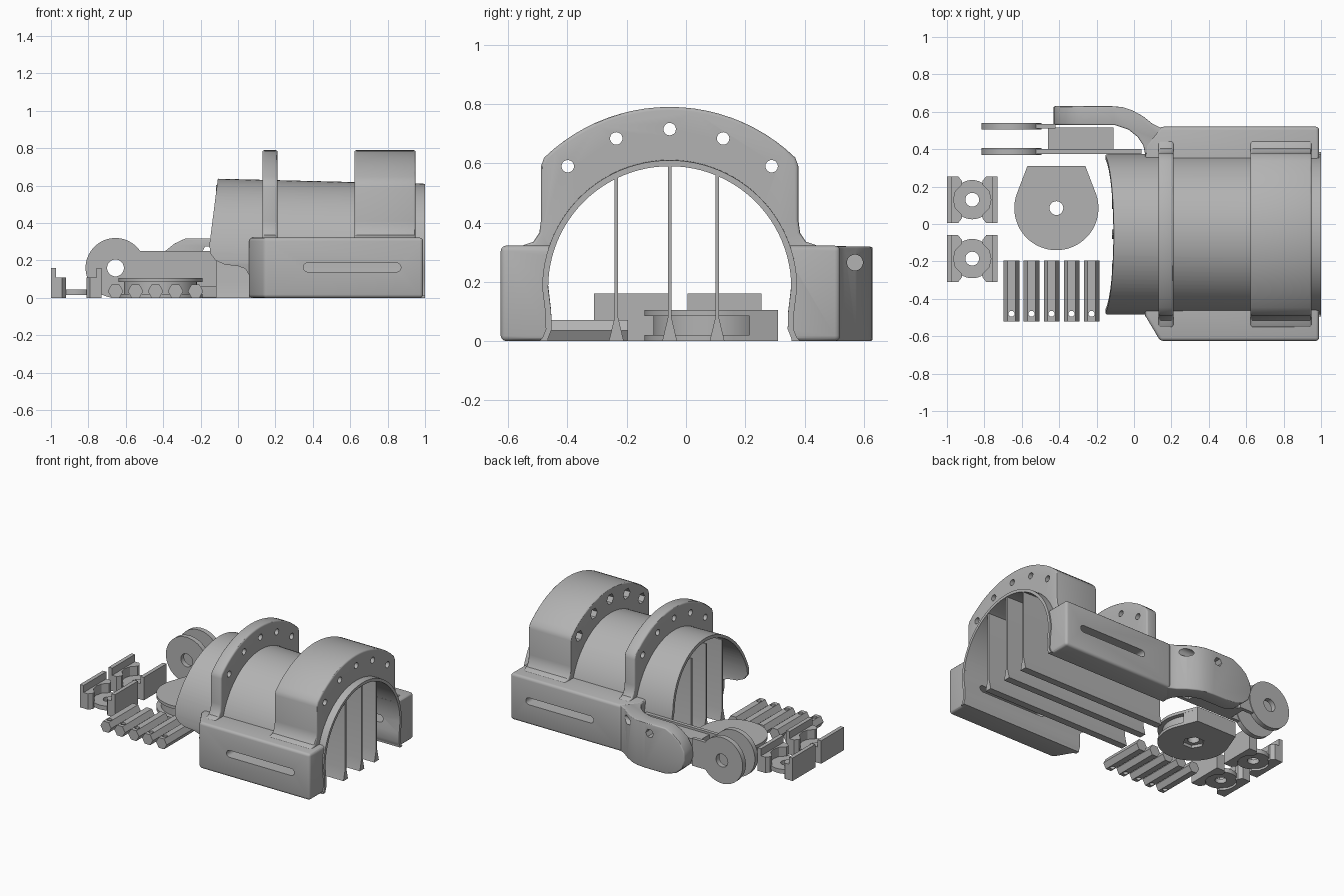
import bpy, bmesh
from math import cos, sin, pi, radians

old = bpy.data.objects.get("Cube")
if old:
    bpy.data.objects.remove(old)

grey = bpy.data.materials.new("plain_grey")
grey.use_nodes = True
COLOUR = (0.45, 0.45, 0.45, 1)
grey.diffuse_color = COLOUR
grey.node_tree.nodes["Principled BSDF"].inputs["Base Color"].default_value = COLOUR

CY, CZ = -0.055, 0.18          # axis of the forearm tube
parts = []


def prism(name, pts, axis, a, b):
    """Extrude a 2D outline along an axis from a to b."""
    place = {"x": lambda p, t: (t, p[0], p[1]),
             "y": lambda p, t: (p[0], t, p[1]),
             "z": lambda p, t: (p[0], p[1], t)}[axis]
    bm = bmesh.new()
    low = [bm.verts.new(place(p, a)) for p in pts]
    high = [bm.verts.new(place(p, b)) for p in pts]
    bm.faces.new(low)
    bm.faces.new(high)
    for i in range(len(pts)):
        j = (i + 1) % len(pts)
        bm.faces.new((low[i], low[j], high[j], high[i]))
    bmesh.ops.recalc_face_normals(bm, faces=bm.faces)
    mesh = bpy.data.meshes.new(name)
    bm.to_mesh(mesh)
    bm.free()
    mesh.materials.append(grey)
    ob = bpy.data.objects.new(name, mesh)
    bpy.context.collection.objects.link(ob)
    parts.append(ob)
    return ob


def rect(x0, x1, y0, y1):
    return [(x0, y0), (x1, y0), (x1, y1), (x0, y1)]


def circle(cx, cy, r, n=40):
    return [(cx + r * cos(2 * pi * i / n), cy + r * sin(2 * pi * i / n)) for i in range(n)]


def bake(ob):
    dg = bpy.context.evaluated_depsgraph_get()
    mesh = bpy.data.meshes.new_from_object(ob.evaluated_get(dg))
    ob.modifiers.clear()
    ob.data = mesh


def bevel(ob, width):
    m = ob.modifiers.new("bevel", "BEVEL")
    m.width, m.segments, m.limit_method, m.angle_limit = width, 3, "ANGLE", radians(40)
    bake(ob)


def boolean(ob, cutter, op="DIFFERENCE"):
    m = ob.modifiers.new("cut", "BOOLEAN")
    m.operation, m.solver, m.object = op, "EXACT", cutter
    bake(ob)
    parts.remove(cutter)
    bpy.data.objects.remove(cutter)


def arch(r, bottom):
    """Round arch whose legs flare a little at the foot."""
    pts = [(CY + r * cos(pi * i / 48), CZ + r * sin(pi * i / 48)) for i in range(49)]
    legs = [(r - 0.01, 0.1), (r - 0.012, 0.04), (r, 0.01), (r + 0.01, bottom)]
    return pts + [(CY - w, z) for w, z in legs] + [(CY + w, z) for w, z in reversed(legs)]


# Forearm shell, slightly wider towards the elbow, with a shaped lower edge
shell = prism("forearm_shell", arch(0.43, 0), "x", -0.3, 1)
boolean(shell, prism("bore", arch(0.41, -0.1), "x", -0.5, 1.2))
for v in shell.data.vertices:
    v.co.z *= 1 + 0.04 * (1 - v.co.x)
side = [(-0.087, 0.8), (-0.152, 0.29), (-0.15, 0.24), (-0.12, 0.2), (-0.07, 0.178), (0, 0.17),
        (0.04, 0.155), (0.06, 0.12), (0.06, -0.05), (1, -0.05), (1, 0.8)]
boolean(shell, prism("side_trim", side, "y", -1, 1), "INTERSECT")


def slot():
    ends = [(0.847 + 0.024 * cos(a), 0.163 + 0.024 * sin(a))
            for a in [-pi / 2 + pi * i / 10 for i in range(11)]]
    return prism("slot", ends + [(1.22 - x, 0.326 - z) for x, z in ends], "y", -1, 1)


boolean(shell, slot())

# Side blocks with strap slots
blocks = {
    "right_side_block": [(0.06, -0.40), (0.06, -0.49), (0.14, -0.625), (0.99, -0.625), (0.99, -0.40)],
    "left_side_block": [(0.06, 0.30), (0.06, 0.42), (0.14, 0.52), (0.99, 0.52), (0.99, 0.30)]}
for name, plan in blocks.items():
    block = prism(name, plan, "z", 0, 0.322)
    bevel(block, 0.018)
    boolean(block, prism("bore", arch(0.41, -0.1), "x", -0.5, 1.2))
    boolean(block, slot())

# Tall collars over the shell
R = 0.61
half = [(0.50, 0.30), (0.50, 0.322), (0.46, 0.335), (0.44, 0.365), (0.434, 0.41), (0.434, 0.59)]
arc = [(R * sin(a), CZ + R * cos(a)) for a in [radians(44 - 4 * i) for i in range(23)]]
outline = half + arc + [(-w, z) for w, z in reversed(half)]
outline = [(CY + w, z) for w, z in outline]
HOLES = [(CY + 0.535 * sin(radians(a)), CZ + 0.535 * cos(radians(a))) for a in (-40, -19.7, 0, 19.7, 40)]
for name, x0, x1 in (("front_collar", 0.13, 0.212), ("rear_collar", 0.622, 0.95)):
    collar = prism(name, outline, "x", x0, x1)
    bevel(collar, 0.02)
    boolean(collar, prism("bore", arch(0.425, -0.1), "x", -0.5, 1.2))
    for y, z in HOLES:
        boolean(collar, prism("hole", circle(y, z, 0.021, 20), "x", 0, 1.2))
        if x0 > 0.5:
            boolean(collar, prism("nut_pocket", circle(y, z, 0.037, 6), "x", x0 - 0.1, x0 + 0.05))

# Low ridge in front of the first collar
ridge = prism("collar_ridge", arch(0.468, 0.3), "x", 0.105, 0.135)
boolean(ridge, prism("bore", arch(0.43, -0.1), "x", -0.5, 1.2))
boolean(ridge, prism("trim", rect(0, 0.3, -0.1, 0.42), "y", -1, 1))

# Support fins inside the tube, flared at the foot
for i, (y, top) in enumerate(((-0.235, 0.562), (-0.055, 0.603), (0.105, 0.562))):
    foot = [(-0.025, 0), (0.025, 0), (0.006, 0.08), (0.006, top), (-0.006, top), (-0.006, 0.08)]
    prism(f"support_fin_{i + 1}", [(y + w, z) for w, z in foot], "x", -0.118, 0.995)

# Elbow arm that curves out from the left block
plan = [(-0.43, 0.63), (-0.12, 0.63), (-0.06, 0.625), (-0.01, 0.608), (0.05, 0.575), (0.10, 0.535),
        (0.14, 0.515), (0.2, 0.5), (0.2, 0.42), (0.06, 0.37), (0.05, 0.42), (0.02, 0.465),
        (-0.03, 0.505), (-0.1, 0.528), (-0.43, 0.53)]
arm = prism("elbow_arm", plan, "z", -0.1, 0.5)
profile = [(0.3, 0), (-0.28, 0), (-0.36, 0.025), (-0.41, 0.07), (-0.43, 0.13), (-0.425, 0.19),
           (-0.39, 0.25), (-0.34, 0.29), (-0.28, 0.318), (0.3, 0.32)]
boolean(arm, prism("arm_trim", profile, "y", 0, 1), "INTERSECT")
bevel(arm, 0.008)
boolean(arm, prism("hole", circle(0.57, 0.265, 0.027, 24), "x", -0.05, 0.3))
boolean(arm, prism("hole", circle(-0.16, 0.25, 0.03, 6), "y", 0.4, 0.8))

# Hinge lever with two round cheeks
for name, y0, y1, end in (("inner", 0.37, 0.405, 0.04), ("outer", 0.505, 0.54, -0.42)):
    cheek = prism(f"{name}_cheek", circle(-0.655, 0.16, 0.16, 64), "y", y0, y1)
    boolean(cheek, prism("bar", rect(-0.6, end, 0.06, 0.25), "y", y0 + 0.005, y1 - 0.005), "UNION")
    boolean(cheek, prism("hole", circle(-0.655, 0.16, 0.045), "y", 0, 1))
prism("lever_body", rect(-0.46, -0.11, 0.06, 0.235), "y", 0.395, 0.515)

# Flat tensioner drum: two flanges, a waist and a square-off block
DX, DY = -0.415, 0.085
drum = [(DX + 0.225 * cos(a), DY + 0.225 * sin(a)) for a in [radians(160 + 5 * i) for i in range(45)]]
drum += [(DX + 0.155, 0.31), (DX - 0.155, 0.31)]
waist = circle(DX, DY, 0.195, 48)
for name, pts, z0, z1 in (("drum_base", drum, 0, 0.02), ("drum_waist", waist, 0.02, 0.085),
                          ("drum_top", drum, 0.085, 0.105)):
    piece = prism(name, pts, "z", z0, z1)
    hole = circle(DX, DY, 0.037, 24) if z0 else circle(DX, DY, 0.07, 6)
    boolean(piece, prism("hole", hole, "z", -1, 1))
prism("drum_block", [(DX - 0.19, 0.215), (DX + 0.19, 0.215), (DX + 0.155, 0.31), (DX - 0.155, 0.31)],
      "z", 0.0, 0.105)

# Five hexagonal pins with a cross hole
for i in range(5):
    x = -0.655 + 0.107 * i
    pin = prism(f"hex_pin_{i + 1}", circle(x, 0.036, 0.0415, 6), "y", -0.52, -0.195)
    boolean(pin, prism("hole", circle(x, -0.48, 0.016, 16), "z", -1, 1))

# Two clips, each a ring between two notched jaws
jaw = [(0.135, -0.125), (0.075, -0.125), (0.055, -0.1), (0.055, -0.08), (0.09, -0.045),
       (0.1, 0), (0.09, 0.045), (0.055, 0.08), (0.055, 0.1), (0.075, 0.125), (0.135, 0.125)]
for label, cy in (("back", 0.13), ("front", -0.185)):
    cx = -0.865
    ring = prism(f"{label}_clip_ring", circle(cx, cy, 0.105), "z", 0.015, 0.045)
    boolean(ring, prism("hole", circle(cx, cy, 0.037, 24), "z", -1, 1))
    for s, hand in ((-1, "right"), (1, "left")):
        prism(f"{label}_clip_{hand}_jaw", [(cx + s * x, cy + y) for x, y in jaw], "z", 0, 0.11)
        prism(f"{label}_clip_{hand}_plate",
              [(cx + s * x, cy + y) for x, y in rect(0.108, 0.135, -0.125, 0.125)], "z", 0.0, 0.16)

# Smooth the curved faces and keep real edges sharp
bpy.ops.object.select_all(action="DESELECT")
for ob in parts:
    ob.select_set(True)
bpy.context.view_layer.objects.active = parts[0]
bpy.ops.object.shade_smooth_by_angle(angle=radians(30))
